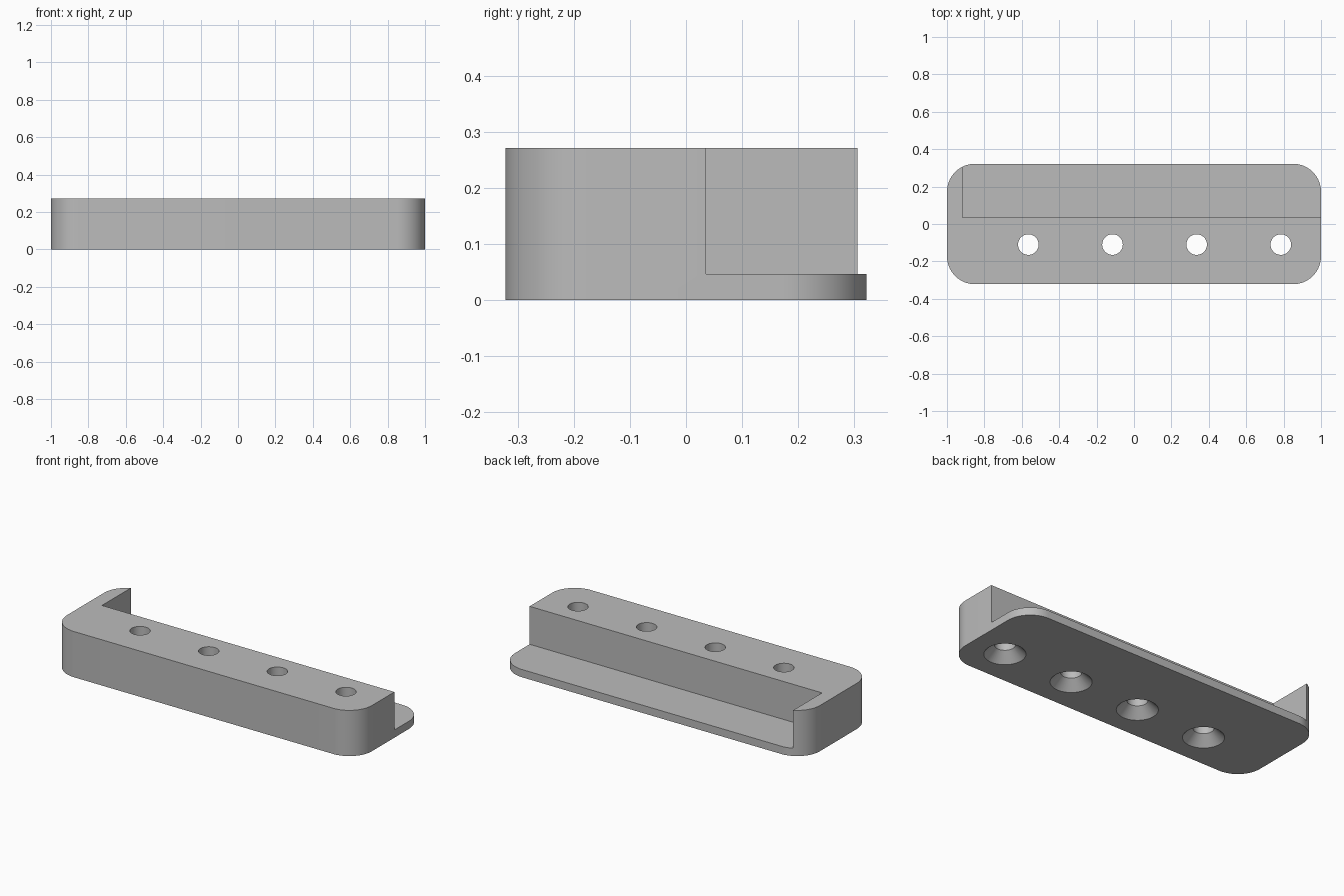
import bpy, bmesh, math

default = bpy.data.objects.get("Cube")
if default:
    bpy.data.objects.remove(default, do_unlink=True)

HALF_X, HALF_Y, HEIGHT, CORNER = 1.0, 0.322, 0.271, 0.15
HOLE_R, SINK = 0.055, 0.055

grey = bpy.data.materials.new("plain grey")
grey.use_nodes = True
colour = (0.5, 0.5, 0.5, 1)
grey.diffuse_color = colour
grey.node_tree.nodes["Principled BSDF"].inputs["Base Color"].default_value = colour


def loft(name, rings):
    """Skin a stack of matching point rings, capped at both ends."""
    bm = bmesh.new()
    loops = [[bm.verts.new(p) for p in ring] for ring in rings]
    for low, high in zip(loops, loops[1:]):
        for i in range(len(low)):
            j = (i + 1) % len(low)
            bm.faces.new((low[i], low[j], high[j], high[i]))
    bm.faces.new(loops[0][::-1])
    bm.faces.new(loops[-1])
    mesh = bpy.data.meshes.new(name)
    bm.to_mesh(mesh)
    bm.free()
    mesh.materials.append(grey)
    obj = bpy.data.objects.new(name, mesh)
    bpy.context.collection.objects.link(obj)
    return obj


def circle(x, y, r, z, n=48):
    return [(x + r * math.cos(math.tau * i / n), y + r * math.sin(math.tau * i / n), z)
            for i in range(n)]


def rounded(z, n=16):
    pts = []
    for k, (sx, sy) in enumerate([(1, 1), (-1, 1), (-1, -1), (1, -1)]):
        for i in range(n + 1):
            a = (k + i / n) * math.pi / 2
            pts.append((sx * (HALF_X - CORNER) + CORNER * math.cos(a),
                        sy * (HALF_Y - CORNER) + CORNER * math.sin(a), z))
    return pts


def rectangle(x0, x1, y0, y1, z):
    return [(x0, y0, z), (x1, y0, z), (x1, y1, z), (x0, y1, z)]


# Rounded block
block = loft("mounting_block", [rounded(0), rounded(HEIGHT)])

# Back ledge recess, open at the back and at one end
cutters = [loft("ledge_cutter", [rectangle(-0.917, 1.1, 0.036, 0.5, z) for z in (0.046, 0.4)])]

# Screw holes, countersunk from below
for i in range(4):
    x, y = -0.565 + 0.45 * i, -0.11
    cutters.append(loft("screw_hole_cutter", [
        circle(x, y, HOLE_R + SINK + 0.02, -0.02),
        circle(x, y, HOLE_R, SINK),
        circle(x, y, HOLE_R, 0.4)]))

# Cut the block, then drop the cutters
bpy.ops.object.select_all(action='DESELECT')
block.select_set(True)
bpy.context.view_layer.objects.active = block
for cutter in cutters:
    cutter.hide_render = True
    mod = block.modifiers.new("cut", 'BOOLEAN')
    mod.operation = 'DIFFERENCE'
    mod.solver = 'EXACT'
    mod.object = cutter
    bpy.ops.object.modifier_apply(modifier=mod.name)
    bpy.data.objects.remove(cutter, do_unlink=True)

bpy.ops.object.shade_smooth_by_angle(angle=math.radians(30))
